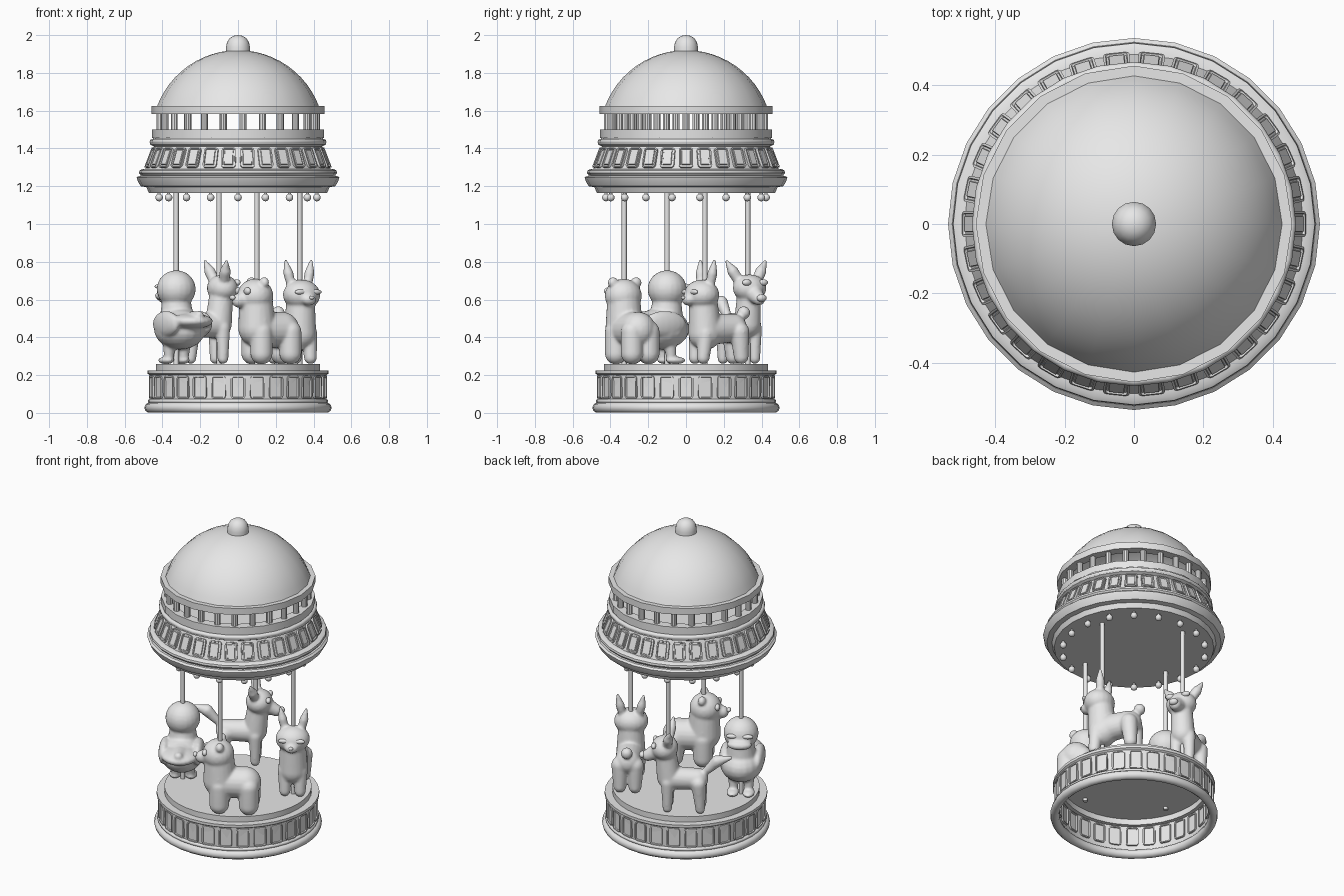
import bpy, bmesh, math
from mathutils import Matrix, Vector

cube = bpy.data.objects.get("Cube")
if cube:
    bpy.data.objects.remove(cube, do_unlink=True)

grey = bpy.data.materials.new("light_grey")
grey.use_nodes = True
COLOUR = (0.8, 0.8, 0.8, 1)
grey.diffuse_color = COLOUR
grey.node_tree.nodes["Principled BSDF"].inputs["Base Color"].default_value = COLOUR


def finish(name, bm, angle=35, matrix=None):
    """Turn a bmesh into a named object with angle-limited smooth shading."""
    me = bpy.data.meshes.new(name)
    bm.to_mesh(me)
    bm.free()
    me.shade_smooth()
    me.set_sharp_from_angle(angle=math.radians(angle))
    me.materials.append(grey)
    ob = bpy.data.objects.new(name, me)
    if matrix:
        ob.matrix_world = matrix
    bpy.context.collection.objects.link(ob)
    return ob


def lathe(name, profile, sides, angle=35, closed=False):
    bm = bmesh.new()
    verts = [bm.verts.new((r, 0, z)) for r, z in profile]
    edges = [bm.edges.new(p) for p in zip(verts, verts[1:])]
    if closed:
        edges.append(bm.edges.new((verts[-1], verts[0])))
    bmesh.ops.spin(bm, geom=verts + edges, cent=(0, 0, 0), axis=(0, 0, 1),
                   angle=math.tau, steps=sides, use_duplicate=False)
    bmesh.ops.remove_doubles(bm, verts=bm.verts, dist=1e-4)
    bmesh.ops.recalc_face_normals(bm, faces=bm.faces)
    return finish(name, bm, angle)


def torus(name, radius, minor, z, sides):
    steps = [i * math.tau / 10 for i in range(10)]
    lathe(name, [(radius + minor * math.cos(a), z + minor * math.sin(a)) for a in steps],
          sides, 50, closed=True)


def around(name, unit, count, place, phase=0.0):
    """Repeat one piece evenly round the vertical axis."""
    bmesh.ops.transform(unit, matrix=Matrix.Rotation(phase, 4, 'Z') @ place, verts=unit.verts)
    turn = Matrix.Rotation(math.tau / count, 4, 'Z')
    me = bpy.data.meshes.new("unit")
    out = bmesh.new()
    for _ in range(count):
        unit.to_mesh(me)
        out.from_mesh(me)
        bmesh.ops.transform(unit, matrix=turn, verts=unit.verts)
    unit.free()
    bpy.data.meshes.remove(me)
    return finish(name, out)


GROOVE = ((.007, 0), (.002, -.007))
RAISED = GROOVE + ((.006, 0), (.002, .006))


def panel(width, height, steps):
    """Rounded frame, facing +x, cut by a list of inset steps (thickness, depth)."""
    bm = bmesh.new()
    bmesh.ops.create_cube(bm, size=1, matrix=Matrix.Diagonal((.018, width, height, 1)))
    corners = [e for e in bm.edges
               if abs((e.verts[0].co - e.verts[1].co).normalized().x) > 0.9]
    bmesh.ops.bevel(bm, geom=corners, offset=0.016, segments=4, affect='EDGES', profile=0.5)
    face = max(bm.faces, key=lambda f: f.calc_center_median().x)
    for thick, push in steps:
        bmesh.ops.inset_region(bm, faces=[face], thickness=thick, depth=push)
    return bm


def ball(bm, centre, size):
    """Ellipsoid, repeated on the other side when off the centre line."""
    x, y, z = centre
    for side in ((1, -1) if y else (1,)):
        mat = Matrix.Translation((x, y * side, z)) @ Matrix.Diagonal((*size, 1))
        bmesh.ops.create_uvsphere(bm, u_segments=20, v_segments=12, radius=1, matrix=mat)


def limb(bm, a, b, ra, rb):
    """Tapered capsule, mirrored when off the centre line."""
    for side in ((1, -1) if a[1] or b[1] else (1,)):
        p, q = (Vector((v[0], v[1] * side, v[2])) for v in (a, b))
        mat = Matrix.Translation((p + q) / 2) @ (q - p).to_track_quat('Z', 'Y').to_matrix().to_4x4()
        bmesh.ops.create_cone(bm, cap_ends=True, segments=20, radius1=ra, radius2=rb,
                              depth=(q - p).length, matrix=mat)
        for c, r in ((p, ra), (q, rb)):
            bmesh.ops.create_uvsphere(bm, u_segments=20, v_segments=12, radius=r,
                                      matrix=Matrix.Translation(c))


# Base: stepped floor, hollow below, panelled on both sides of the wall
lathe("base_drum", [(0, .26), (.435, .26), (.435, .225), (.48, .225), (.48, .208), (.468, .2),
                    (.462, .06), (.48, .05), (.455, .01), (.452, .205), (.428, .205),
                    (.428, .242), (0, .242)], 40)
torus("base_foot_ring", .468, .0275, .0275, 40)
torus("base_bead", .466, .011, .062, 40)
around("base_panels", panel(.078, .122, GROOVE), 28, Matrix.Translation((.463, 0, .136)))
around("base_inner_panels", panel(.074, .122, GROOVE), 28,
       Matrix.Translation((.451, 0, .136)) @ Matrix.Rotation(math.pi, 4, 'Z'))

# Canopy skirt with a sloping frieze
lathe("canopy_skirt", [(0, 1.165), (.472, 1.165), (.485, 1.195), (.515, 1.2), (.53, 1.225),
                       (.537, 1.245), (.525, 1.255), (.512, 1.256), (.524, 1.27), (.522, 1.283),
                       (.51, 1.29), (.49, 1.292), (.445, 1.41), (.465, 1.42), (.465, 1.435),
                       (.45, 1.44), (.45, 1.455)], 28)
torus("canopy_bead", .453, .015, 1.435, 28)
lathe("gallery_floor", [(.455, 1.455), (.455, 1.5), (.40, 1.5), (.40, 1.465), (0, 1.465)], 20)
slope = Matrix.Translation((.468, 0, 1.35)) @ Matrix.Rotation(-.365, 4, 'Y')
around("frieze_panels", panel(.076, .112, RAISED), 30, slope)

# Hanging lamps
lamp = bmesh.new()
ball(lamp, (0, 0, 0), (.02, .02, .02))
limb(lamp, (0, 0, .01), (0, 0, .026), .008, .008)
around("hanging_lamps", lamp, 18, Matrix.Translation((.424, 0, 1.14)), math.pi / 2)

# Open gallery under the dome
post = bmesh.new()
bmesh.ops.create_cone(post, cap_ends=True, segments=10, radius1=.019, radius2=.019, depth=.1)
around("gallery_posts", post, 25, Matrix.Translation((.417, 0, 1.543)))
lathe("gallery_ring", [(.457, 1.583), (.457, 1.625), (.425, 1.625), (.40, 1.583)], 20, closed=True)

# Dome and finial
R, CZ = .458, 1.462
arc = [math.radians(20 + 70 * i / 12) for i in range(13)]
lathe("dome", [(R * math.cos(a), CZ + R * math.sin(a)) for a in arc], 20)
lathe("finial", [(.064, 1.9), (.064, 1.935), (.058, 1.962), (.044, 1.984), (.024, 1.996), (0, 2)], 16, 60)


# Animals: shapes are laid out facing +x with the pole at the origin
def bear(b, e):
    limb(b, (-.15, 0, .44), (-.01, 0, .44), .095, .095)
    limb(b, (0, 0, .45), (.005, 0, .6), .1, .088)
    ball(b, (.01, 0, .62), (.095, .1, .09))
    limb(b, (.07, 0, .6), (.11, 0, .595), .05, .038)
    ball(b, (-.005, .07, .69), (.025, .03, .03))
    for x in (0, -.175):
        limb(b, (x, .05, .315), (x, .05, .43), .059, .059)
    ball(e, (.085, .048, .645), (.016, .026, .02))
    ball(e, (.148, 0, .61), (.014, .02, .014))


def rabbit(b, e):
    limb(b, (-.17, 0, .45), (0, 0, .44), .075, .085)
    limb(b, (0, 0, .42), (.01, 0, .6), .088, .075)
    ball(b, (.02, 0, .625), (.092, .102, .08))
    ball(b, (.1, 0, .6), (.034, .042, .032))
    limb(b, (-.005, .05, .68), (-.01, .064, .74), .024, .027)
    limb(b, (-.01, .064, .74), (-.015, .078, .807), .027, .009)
    limb(b, (.035, .045, .292), (.02, .045, .42), .034, .044)
    limb(b, (-.195, .045, .297), (-.185, .045, .43), .039, .052)
    ball(b, (-.235, 0, .53), (.035, .035, .035))
    ball(e, (.092, .045, .64), (.014, .035, .014))
    ball(e, (.132, 0, .61), (.01, .014, .01))


def deer(b, e):
    limb(b, (-.175, 0, .465), (-.01, 0, .465), .064, .07)
    limb(b, (-.005, 0, .47), (.015, 0, .64), .072, .062)
    ball(b, (.02, 0, .66), (.08, .092, .073))
    limb(b, (.05, 0, .64), (.12, 0, .605), .052, .036)
    limb(b, (.0, .055, .7), (-.01, .085, .75), .028, .03)
    limb(b, (-.01, .085, .75), (-.02, .118, .803), .03, .009)
    limb(b, (.0, .042, .288), (0, .042, .45), .029, .038)
    limb(b, (-.195, .042, .288), (-.185, .042, .45), .029, .044)
    limb(b, (-.21, 0, .5), (-.29, 0, .585), .02, .036)
    limb(b, (-.29, 0, .585), (-.37, 0, .61), .036, .012)
    ball(e, (.08, .05, .69), (.016, .026, .017))
    ball(e, (.152, 0, .608), (.02, .028, .02))


def duck(b, e):
    ball(b, (0, 0, .655), (.104, .104, .1))
    limb(b, (-.01, 0, .45), (0, 0, .6), .1, .075)
    ball(b, (-.04, 0, .445), (.16, .13, .11))
    ball(b, (-.16, 0, .485), (.125, .115, .042))
    limb(b, (-.12, 0, .46), (-.25, 0, .515), .08, .026)
    ball(b, (-.07, .1, .47), (.13, .036, .07))
    limb(b, (0, .045, .29), (-.01, .045, .38), .026, .036)
    ball(b, (.025, .047, .278), (.058, .038, .02))
    ball(b, (.095, 0, .62), (.045, .075, .03))
    ball(e, (.088, .045, .67), (.016, .036, .014))


RADIUS = .342
for i, (name, shape) in enumerate((("bear", bear), ("rabbit", rabbit), ("deer", deer), ("duck", duck))):
    spot = math.radians(-73 + 90 * i)
    x, y = RADIUS * math.cos(spot), RADIUS * math.sin(spot)
    heading = math.radians(209 + 90 * i)
    place = Matrix.Translation((x, y, 0)) @ Matrix.Rotation(heading, 4, 'Z')
    body, eyes = bmesh.new(), bmesh.new()
    shape(body, eyes)
    ob = finish(name + "_body", body, 180, place)
    blend = ob.modifiers.new("blend", 'REMESH')
    blend.mode = 'VOXEL'
    blend.voxel_size = .008
    blend.use_smooth_shade = True
    soften = ob.modifiers.new("soften", 'SMOOTH')
    soften.factor = .5
    soften.iterations = 6
    finish(name + "_eyes_and_nose", eyes, 180, place)
    # Carrying pole
    pole = bmesh.new()
    bmesh.ops.create_cone(pole, cap_ends=True, segments=12, radius1=.0135, radius2=.0135,
                          depth=.96, matrix=Matrix.Translation((x, y, .705)))
    finish(name + "_pole", pole)
